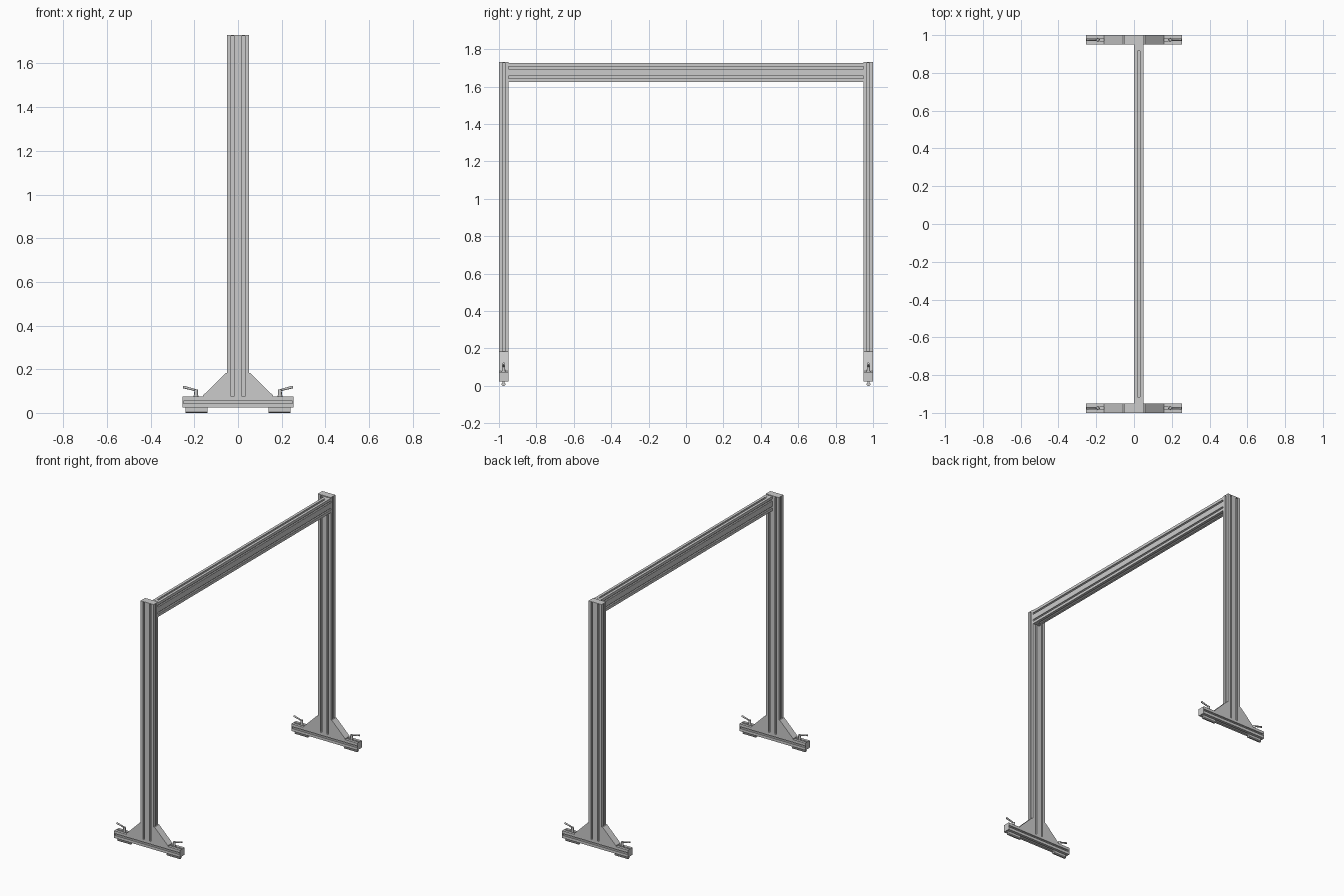
import bpy, bmesh
from math import radians
from mathutils import Vector, Matrix

if "Cube" in bpy.data.objects:
    bpy.data.objects.remove(bpy.data.objects["Cube"])

CELL = 0.05                      # extrusion module
# half T-slot outline: (half width, depth)
SLOT = [(0.006, 0), (0.006, 0.004), (0.011, 0.004), (0.011, 0.008), (0.006, 0.014)]


def prism(name, outline, length, rot=None, loc=(0, 0, 0)):
    """Extrude a 2D outline along local z (centred), then place it."""
    bm = bmesh.new()
    face = bm.faces.new([bm.verts.new((x, y, -length / 2)) for x, y in outline])
    res = bmesh.ops.extrude_face_region(bm, geom=[face])
    top = [v for v in res["geom"] if isinstance(v, bmesh.types.BMVert)]
    bmesh.ops.translate(bm, verts=top, vec=(0, 0, length))
    bmesh.ops.transform(bm, verts=bm.verts,
                        matrix=Matrix.Translation(loc) @ (rot or Matrix.Identity(4)))
    bmesh.ops.recalc_face_normals(bm, faces=bm.faces)
    me = bpy.data.meshes.new(name)
    bm.to_mesh(me)
    bm.free()
    ob = bpy.data.objects.new(name, me)
    bpy.context.collection.objects.link(ob)
    return ob


def slotted(nx, ny):
    """T-slot extrusion outline of nx by ny cells, centred."""
    w, h = nx * CELL / 2, ny * CELL / 2
    corners = [Vector(c) for c in ((-w, -h), (w, -h), (w, h), (-w, h))]
    pts = []
    for i, n in enumerate((nx, ny, nx, ny)):
        a = corners[i]
        d = (corners[(i + 1) % 4] - a).normalized()
        inward = Vector((-d.y, d.x))
        pts.append(a)
        for k in range(n):
            mid = a + d * CELL * (k + 0.5)
            pts += [mid - d * s + inward * t for s, t in SLOT]
            pts += [mid + d * s + inward * t for s, t in reversed(SLOT)]
    return pts


def box(name, size, loc):
    x, y, z = (s / 2 for s in size)
    return prism(name, [(-x, -y), (x, -y), (x, y), (-x, y)], size[2], loc=loc)


def rod(name, a, b, r1, r2, sides=16):
    """Round tapered bar between two points."""
    a, b = Vector(a), Vector(b)
    bpy.ops.mesh.primitive_cone_add(vertices=sides, radius1=r1, radius2=r2,
                                    depth=(b - a).length, location=(a + b) / 2,
                                    rotation=(b - a).to_track_quat('Z', 'Y').to_euler())
    ob = bpy.context.object
    ob.name = name
    bpy.ops.object.shade_smooth_by_angle()
    return ob


ALONG_X = Matrix.Rotation(radians(90), 4, 'Z') @ Matrix.Rotation(radians(90), 4, 'X')
ALONG_Y = Matrix.Rotation(radians(90), 4, 'X')
B0, B1 = 0.024, 0.074            # bottom and top of base bars

# crossbeam with connector blocks in its end slots
prism("crossbeam", slotted(1, 2), 1.9, ALONG_Y, (0.025, 0, 1.675))
for s in (-1, 1):
    for z in (1.719, 1.631):
        box("beam_connector", (0.012, 0.035, 0.01), (0.025, s * 0.9325, z))

# foot strip section: neck in the slot, wide head, tapered underside
STRIP = [(-0.005, 0), (0.005, 0), (0.011, 0.005), (0.011, 0.011), (0.005, 0.011),
         (0.005, 0.03), (-0.005, 0.03), (-0.005, 0.011), (-0.011, 0.011), (-0.011, 0.005)]

for side in (-1, 1):
    y = side * 0.975
    # upright post and cap
    prism("post", slotted(2, 1), 1.725 - B1, loc=(0, y, (1.725 + B1) / 2))
    box("post_cap", (0.1, 0.05, 0.005), (0, y, 1.7275))
    # base bar
    prism("base_bar", slotted(1, 1), 0.5, ALONG_X, (0, y, (B0 + B1) / 2))

    for e in (-1, 1):
        box("base_cap", (0.004, 0.05, 0.05), (e * 0.252, y, (B0 + B1) / 2))
        # triangular gusset between base and post
        prism("gusset", [(e * 0.05, B1), (e * 0.16, B1), (e * 0.16, B1 + 0.006),
                         (e * 0.057, 0.182), (e * 0.05, 0.182)],
              0.05, ALONG_Y, (0, y, 0))
        # clamping foot under the base
        prism("foot_strip", STRIP, 0.1, ALONG_X, (e * 0.19, y, 0))
        # clamp lever on top of the base
        x = e * 0.192
        rod("clamp_washer", (x, y, B1), (x, y, B1 + 0.005), 0.011, 0.011)
        rod("clamp_stem", (x, y, B1), (x, y, 0.108), 0.009, 0.008)
        rod("clamp_lever", (x - e * 0.006, y, 0.102), (e * 0.252, y, 0.119), 0.0045, 0.006)
